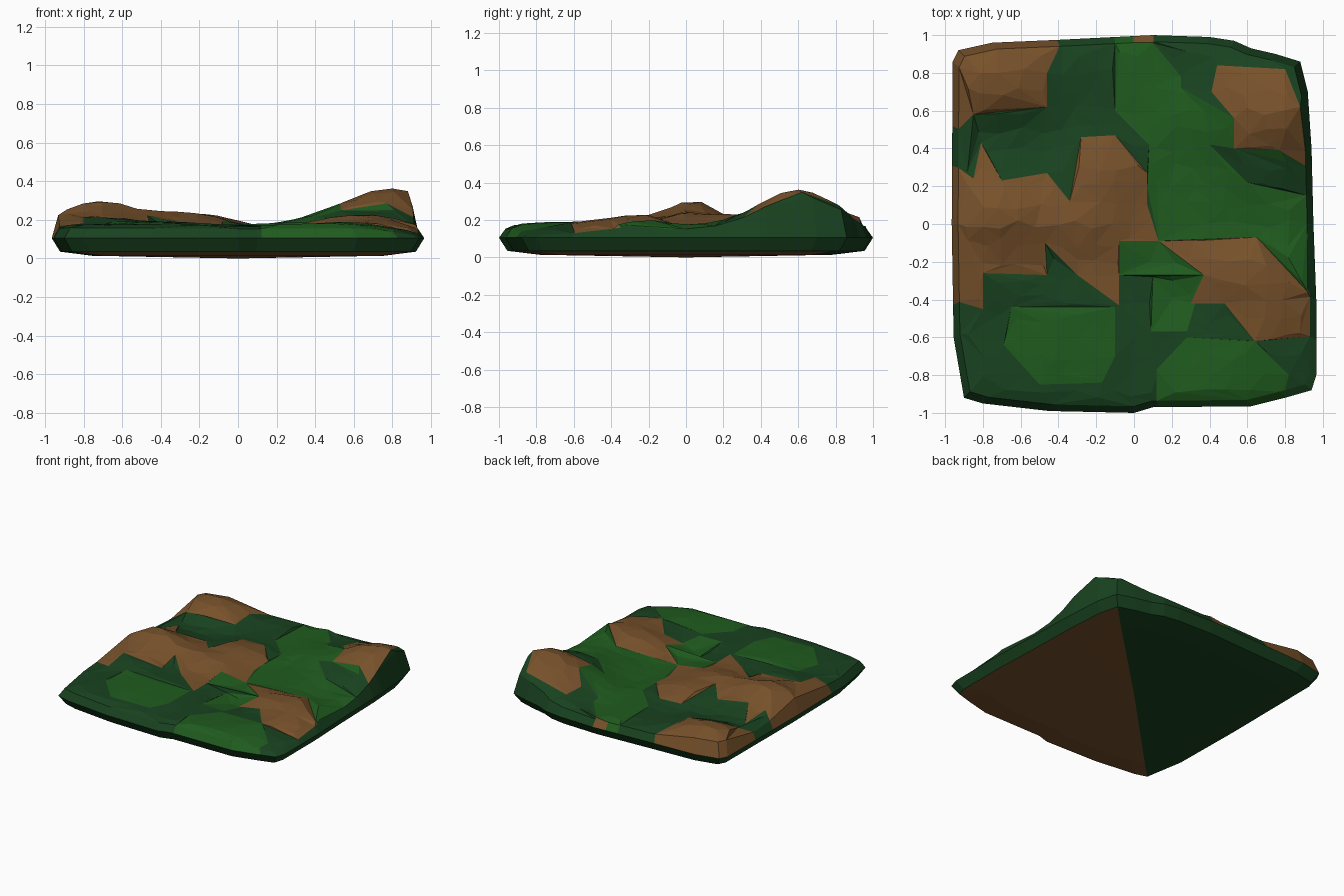
import bpy, bmesh, math, random
from mathutils import Vector, noise
from mathutils.geometry import delaunay_2d_cdt

if "Cube" in bpy.data.objects:
    bpy.data.objects.remove(bpy.data.objects["Cube"])

random.seed(4)

# Materials: 0 dark grass, 1 light grass, 2 earth
DARK, LIGHT, EARTH = 0, 1, 2
colours = [("dark_grass", (0.0095, 0.055, 0.014, 1)),
           ("light_grass", (0.014, 0.105, 0.013, 1)),
           ("earth", (0.185, 0.083, 0.024, 1))]

# Rounded-square outline of the slab
outline = [(-.96, .86), (-.93, .92), (-.75, .96), (-.4, .975), (-.1, .99), (.1, 1), (.4, .99),
           (.53, .97), (.62, .93), (.75, .9), (.88, .86), (.92, .7), (.94, .4), (.95, 0),
           (.965, -.4), (.965, -.8), (.94, -.88), (.8, -.92), (.62, -.965), (.1, -.97),
           (0, -1), (-.45, -.99), (-.8, -.95), (-.9, -.92), (-.955, -.6), (-.965, 0)]
INSET = 0.965

# Colour patches as seen from the top; later ones lie under earlier ones
patches = []


def patch(mat, pts):
    patches.append((mat, pts))


patch(EARTH, [(-1.1, .95), (-1.1, .42), (-.93, .5), (-.85, .58), (-.46, .62), (-.46, .8),
              (-.38, .97), (-.38, 1.1), (-1.1, 1.1)])
patch(EARTH, [(-.14, 1.1), (-.08, .96), (.1, .96), (.14, 1.1)])
patch(EARTH, [(.44, .84), (.8, .82), (.88, .62), (.92, .3), (.77, .39), (.53, .4), (.53, .56), (.41, .7)])
patch(EARTH, [(-1.1, .42), (-.85, .24), (-.81, .43), (-.7, .23), (-.46, .27), (-.34, .12),
              (-.28, .46), (-.1, .47), (.07, .27), (.07, .1), (.13, -.09), (-.08, -.09),
              (-.08, -.43), (-.3, -.27), (-.47, -.1), (-.46, -.27), (-.8, -.26), (-.8, -.45), (-1.1, -.36)])
patch(EARTH, [(.13, -.09), (.65, -.07), (.92, -.36), (1.1, -.2), (1.1, -.58), (.64, -.62),
              (.48, -.42), (.3, -.42), (.37, -.27)])
patch(DARK, [(.53, .4), (.92, .3), (.92, .15), (.6, .22), (.4, .42)])
patch(LIGHT, [(-.1, .96), (.1, .96), (.25, .78), (.25, .72), (.53, .56), (.53, .4), (.77, .39),
              (.92, .15), (.92, -.36), (.65, -.07), (.13, -.09), (.07, .2), (.08, .42), (-.1, .6)])
patch(LIGHT, [(-.65, -.44), (-.1, -.44), (-.1, -.7), (-.17, -.84), (-.5, -.85), (-.69, -.64)])
patch(LIGHT, [(.28, -.6), (.64, -.62), (.82, -.8), (.8, -.88), (.62, -.95), (.12, -.95), (.12, -.77)])
patch(LIGHT, [(-.08, -.09), (.13, -.09), (.37, -.27), (-.08, -.27)])
patch(LIGHT, [(.1, -.28), (.37, -.27), (.28, -.57), (.09, -.57)])

# Hills and hollows: x, y, height, x spread, y spread
bumps = [(.79, .59, .19, .26, .21), (-.73, .04, .13, .19, .13), (-.75, .77, .10, .2, .17),
         (-.2, .22, .065, .16, .17), (.62, -.25, .065, .22, .1), (.78, -.46, .035, .14, .1),
         (.2, -.37, -.04, .12, .1), (-.7, .48, -.03, .25, .09), (-.3, -.04, .04, .16, .09),
         (-.75, -.28, .04, .18, .12), (-.4, -.62, .02, .25, .2), (.5, -.75, .02, .2, .15),
         (1, -.75, -.04, .15, .4), (.2, .1, -.01, .2, .2)]


def height(x, y):
    z = 0.168 + 0.012 * noise.noise(Vector((x * 4, y * 4, 2.3)))
    return z + sum(a * math.exp(-((x - cx) / sx) ** 2 / 2 - ((y - cy) / sy) ** 2 / 2)
                   for cx, cy, a, sx, sy in bumps)


def inside(x, y, pts):
    hit = False
    for (ax, ay), (bx, by) in zip(pts, pts[1:] + pts[:1]):
        if (ay > y) != (by > y) and x < (bx - ax) * (y - ay) / (by - ay) + ax:
            hit = not hit
    return hit


def patch_at(x, y):
    return next((m for m, pts in patches if inside(x, y, pts)), DARK)


# Flat triangulation: outline and patch borders as fixed edges, jittered grid inside
rim = [(x * INSET, y * INSET) for x, y in outline]
points, edges = [], []
for loop in [rim] + [p for _, p in patches]:
    s, n = len(points), len(loop)
    points += [Vector(p) for p in loop]
    edges += [(s + i, s + (i + 1) % n) for i in range(n)]
for i in range(-9, 10):
    for j in range(-9, 10):
        x = i * .1 + random.uniform(-.025, .025)
        y = j * .1 + random.uniform(-.025, .025)
        if inside(x / .96, y / .96, rim) and all((p - Vector((x, y))).length > .035 for p in points):
            points.append(Vector((x, y)))
verts, _, faces, *_ = delaunay_2d_cdt(points, edges, [], 0, 1e-4)

# Hilly top surface
bm = bmesh.new()
bv = [bm.verts.new((v.x, v.y, height(v.x, v.y))) for v in verts]
for f in faces:
    c = sum((verts[i] for i in f), Vector((0, 0))) / len(f)
    if inside(c.x, c.y, rim):
        bm.faces.new([bv[i] for i in f]).material_index = patch_at(c.x, c.y)
bmesh.ops.delete(bm, geom=[v for v in bm.verts if not v.link_faces], context='VERTS')
for v in bm.verts:
    if v.is_boundary:
        v.co.z -= .015


# Rolled edge and shallow underside, one ring after another
def ring(edge_list, scale, z, mat):
    res = bmesh.ops.extrude_edge_only(bm, edges=edge_list)["geom"]
    for v in (g for g in res if isinstance(g, bmesh.types.BMVert)):
        v.co.x *= scale
        v.co.y *= scale
        v.co.z = z
    for f in (g for g in res if isinstance(g, bmesh.types.BMFace)):
        c = f.calc_center_median()
        f.material_index = mat(c.x, c.y)
    return [e for e in bm.edges if e.is_boundary]


def under(x, y):
    return EARTH if x > y or x < -.88 else DARK


border = [e for e in bm.edges if e.is_boundary]
border = ring(border, 1 / INSET, .105, lambda x, y: patch_at(x * .98, y * .98) if x < .9 else DARK)
border = ring(border, .955, .035, lambda x, y: DARK)
border = ring(border, .82, .014, under)
border = ring(border, 0, 0, under)
bmesh.ops.remove_doubles(bm, verts=bm.verts, dist=1e-4)
bmesh.ops.recalc_face_normals(bm, faces=bm.faces)

mesh = bpy.data.meshes.new("terrain")
bm.to_mesh(mesh)
bm.free()
for name, colour in colours:
    m = bpy.data.materials.new(name)
    m.diffuse_color = colour
    m.use_nodes = True
    m.node_tree.nodes["Principled BSDF"].inputs["Base Color"].default_value = m.diffuse_color
    mesh.materials.append(m)
terrain = bpy.data.objects.new("terrain", mesh)
bpy.context.collection.objects.link(terrain)
